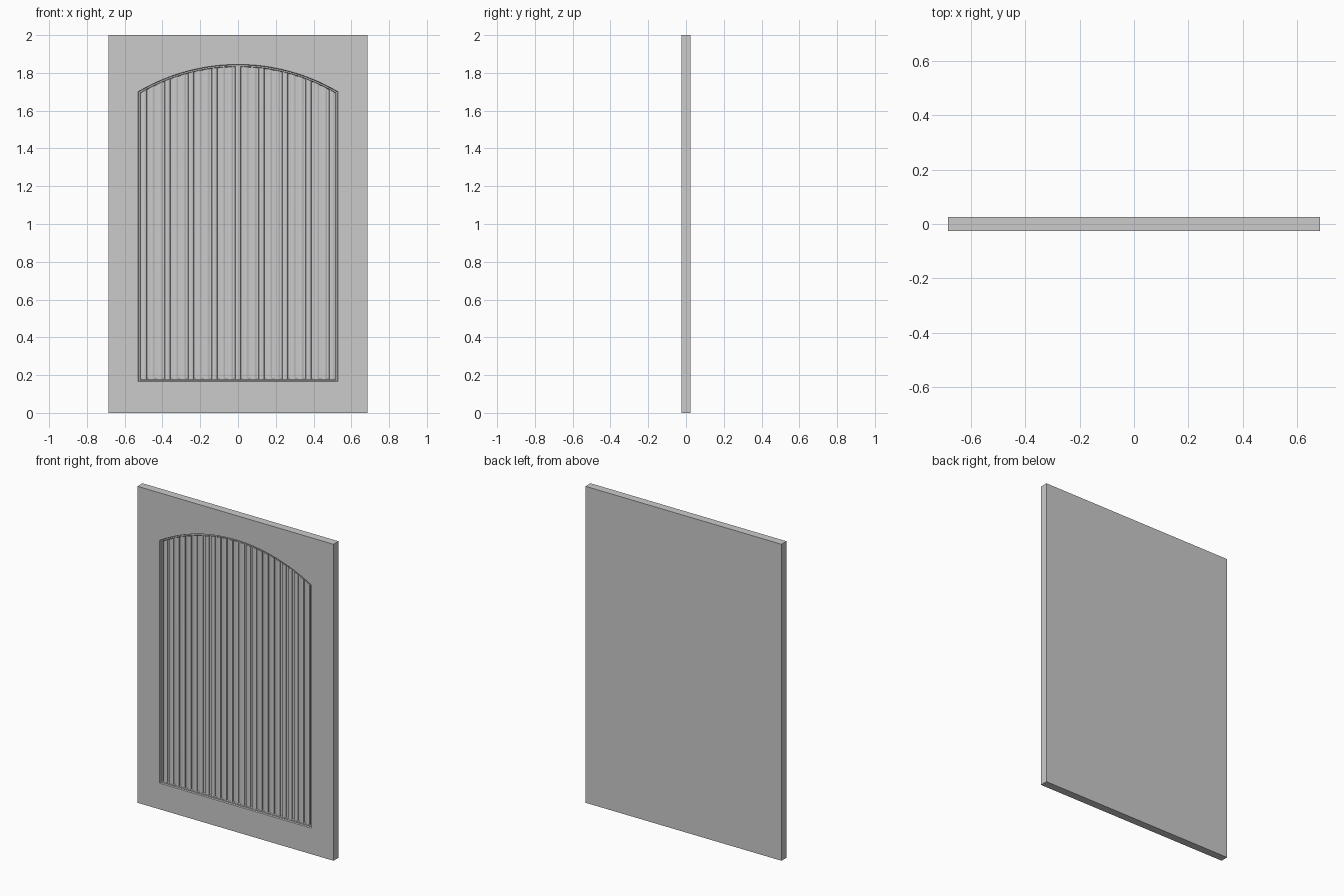
import bpy, bmesh, math

if "Cube" in bpy.data.objects:
    bpy.data.objects.remove(bpy.data.objects["Cube"])

W, H, T = 0.685, 2.0, 0.025       # half width, height, half thickness
HW, Z0, Z1, RISE = 0.53, 0.165, 1.70, 0.145
R = (HW**2 + RISE**2) / (2 * RISE)
CZ = Z1 + RISE - R


def arch_z(x, d):
    return CZ + math.sqrt((R - d)**2 - x * x)


def arch_loop(d, n=32):
    """Outline of the arched opening, inset by d."""
    w = HW - d
    pts = [(-w, Z0 + d), (w, Z0 + d)]
    for i in range(n + 1):
        x = w - 2 * w * i / n
        pts.append((x, arch_z(x, d)))
    return pts


def finish(name, bm):
    bmesh.ops.recalc_face_normals(bm, faces=bm.faces)
    me = bpy.data.meshes.new(name)
    bm.to_mesh(me)
    bm.free()
    ob = bpy.data.objects.new(name, me)
    bpy.context.collection.objects.link(ob)
    return ob


def ring(bm, pts, y):
    return [bm.verts.new((x, y, z)) for x, z in pts]


def bridge(bm, a, b):
    for i in range(len(a)):
        j = (i + 1) % len(a)
        bm.faces.new((a[i], a[j], b[j], b[i]))


# Door slab: back, sides, front with arched opening and stepped moulding
bm = bmesh.new()
rect = [(-W, 0), (W, 0), (W, H), (-W, H)]
back, front = ring(bm, rect, T), ring(bm, rect, -T)
bm.faces.new(back)
bridge(bm, back, front)
loops = [ring(bm, arch_loop(d), y) for d, y in
         ((0, -T), (0.003, -T + 0.008), (0.010, -T + 0.008), (0.014, -T + 0.016))]
edges = []
for loop in (front, loops[0]):
    for i in range(len(loop)):
        a, b = loop[i], loop[(i + 1) % len(loop)]
        edges.append(bm.edges.get((a, b)) or bm.edges.new((a, b)))
bmesh.ops.triangle_fill(bm, edges=edges, use_beauty=True)
for a, b in zip(loops, loops[1:]):
    bridge(bm, a, b)
bm.faces.new(loops[-1])
finish("door_frame", bm)

# Beaded infill: rounded vertical slats separated by grooves
N, D = 25, 0.012
w = HW - D
pitch = 2 * w / N
profile = [(0, 0.016), (0.14, 0.016), (0.16, 0.010), (0.26, 0.0075),
           (0.42, 0.006), (0.58, 0.006), (0.74, 0.0075), (0.84, 0.010), (0.86, 0.016)]
bm = bmesh.new()
samples = [(-w + (i + u) * pitch, -T + y) for i in range(N) for u, y in profile]
samples.append((w, -T + 0.016))
prev = None
for x, y in samples:
    col = (bm.verts.new((x, y, Z0 + D)), bm.verts.new((x, y, arch_z(x, D))))
    if prev:
        bm.faces.new((prev[0], col[0], col[1], prev[1]))
    prev = col
slats = finish("beaded_panel", bm)
for ob in (slats,):
    bpy.context.view_layer.objects.active = ob
    ob.select_set(True)
    bpy.ops.object.shade_smooth_by_angle(angle=math.radians(30))
